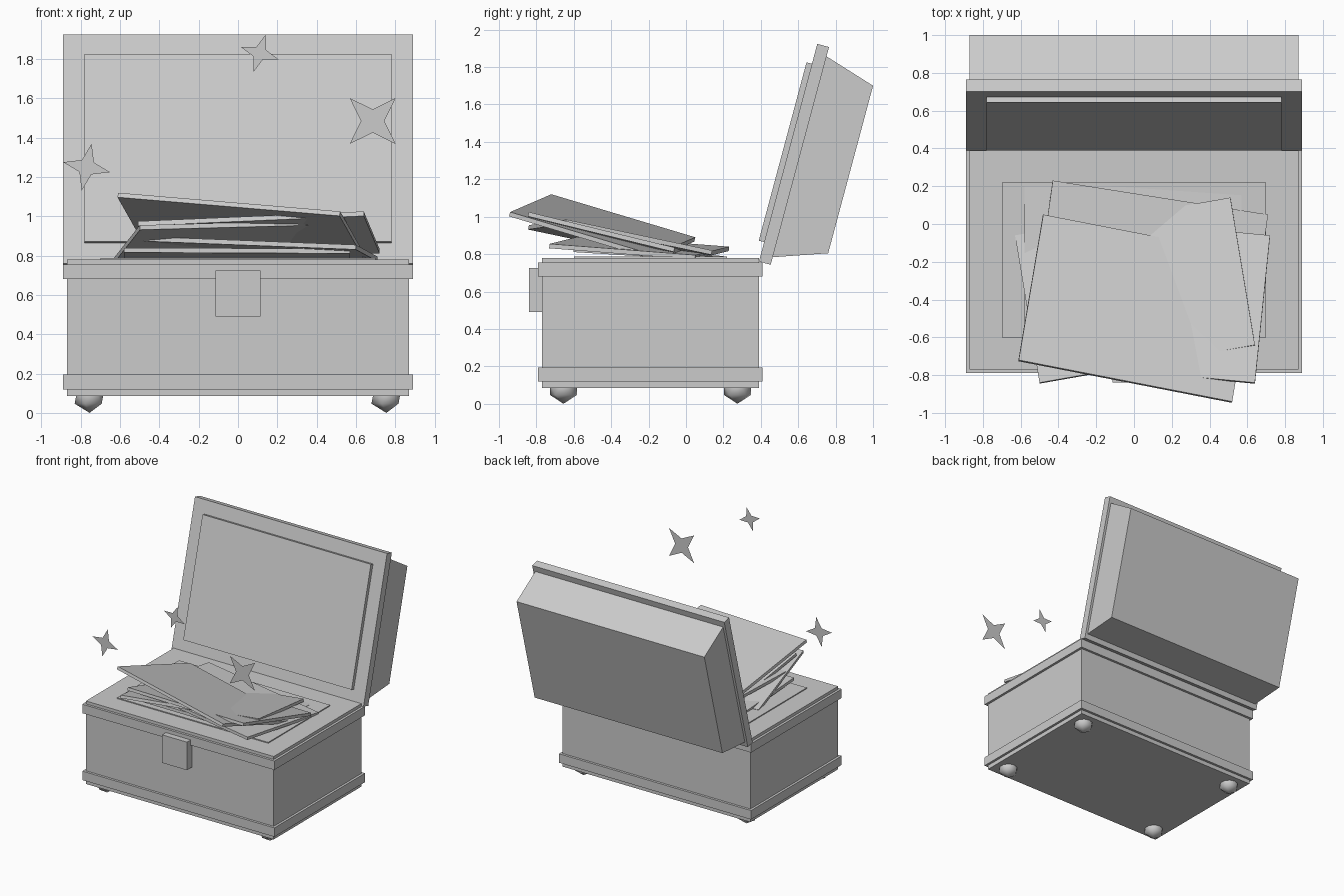
import bpy, bmesh, math
from mathutils import Matrix, Vector

if "Cube" in bpy.data.objects:
    bpy.data.objects.remove(bpy.data.objects["Cube"])

grey = bpy.data.materials.new("plain_grey")
grey.use_nodes = True
grey.diffuse_color = (0.6, 0.6, 0.6, 1)
grey.node_tree.nodes["Principled BSDF"].inputs["Base Color"].default_value = (0.6, 0.6, 0.6, 1)


def finish(name, bm):
    mesh = bpy.data.meshes.new(name)
    bm.to_mesh(mesh)
    bm.free()
    mesh.materials.append(grey)
    obj = bpy.data.objects.new(name, mesh)
    bpy.context.collection.objects.link(obj)
    return obj


def box(name, low, high, matrix=Matrix()):
    low, high = Vector(low), Vector(high)
    bm = bmesh.new()
    bmesh.ops.create_cube(bm, size=1)
    for v in bm.verts:
        v.co = matrix @ ((low + high) / 2 + v.co * (high - low))
    return finish(name, bm)


def prism(name, outline, offset):
    """Extrude a flat outline along an offset."""
    bm = bmesh.new()
    face = bm.faces.new([bm.verts.new(p) for p in outline])
    moved = bmesh.ops.extrude_face_region(bm, geom=[face], use_keep_orig=True)["geom"]
    for v in moved:
        if isinstance(v, bmesh.types.BMVert):
            v.co += offset
    bmesh.ops.recalc_face_normals(bm, faces=bm.faces)
    return finish(name, bm)


# Chest base with trim bands, top panel and latch
box("chest_body", (-0.87, -0.77, 0.085), (0.87, 0.39, 0.78))
for name, z in (("lower_band", 0.12), ("upper_band", 0.68)):
    box(name, (-0.89, -0.79, z), (0.89, 0.41, z + 0.075))
box("top_panel", (-0.7, -0.6, 0.77), (0.7, 0.22, 0.788))
box("latch", (-0.115, -0.84, 0.49), (0.115, -0.76, 0.725))

# Faceted feet
for side in (-1, 1):
    for end, y in (("front", -0.655), ("back", 0.275)):
        bm = bmesh.new()
        bmesh.ops.create_icosphere(bm, subdivisions=1, radius=0.085,
                                   matrix=Matrix.Translation((side * 0.755, y, 0.085)))
        for f in bm.faces:
            f.smooth = True
        finish(f"{end}_{'left' if side > 0 else 'right'}_foot", bm)

# Open lid, leaning back about its hinge
lean = Matrix.Translation((0, 0.39, 0.76)) @ Matrix.Rotation(math.radians(-15), 4, "X")
box("lid_frame", (-0.89, 0, 0), (0.89, 0.065, 1.205), lean)
box("lid_inner_panel", (-0.78, -0.03, 0.108), (0.78, 0.01, 1.095), lean)
shell = [(0.06, 0.04), (0.06, 1.155), (0.346, 1.066), (0.346, 0.139)]
prism("lid_shell", [lean @ Vector((-0.87, y, z)) for y, z in shell], Vector((1.74, 0, 0)))

# Loose sheets: back left corner, back right corner, front left corner
sheets = [
    ((-0.48, 0.05, 0.89), (0.65, -0.17, 0.795), (-0.61, -0.72, 1.12)),
    ((-0.43, 0.05, 0.785), (0.72, -0.06, 0.835), (-0.51, -0.73, 0.975)),
    ((-0.63, -0.06, 0.79), (0.51, 0.14, 0.82), (-0.50, -0.84, 0.955)),
    ((-0.43, 0.23, 0.84), (0.71, 0.05, 0.795), (-0.54, -0.55, 0.90)),
    ((-0.58, 0.20, 0.79), (0.57, 0.20, 0.785), (-0.58, -0.60, 0.84)),
]
for i, corners in enumerate(sheets):
    a, b, c = map(Vector, corners)
    down = (b - a).cross(c - a).normalized() * 0.024
    prism(f"sheet_{i + 1}", [a, b, b + c - a, c], down)

# Thin four-pointed sparkles: centre, radius, turn
sparkles = [
    ((0.11, -1.0, 1.83), 0.1, 18),
    ((0.685, -0.92, 1.485), 0.165, 45),
    ((-0.77, -0.66, 1.25), 0.122, 12),
]
for i, (centre, radius, turn) in enumerate(sparkles):
    bm = bmesh.new()
    ring = []
    for k in range(8):
        r = radius * (1 if k % 2 == 0 else 0.36)
        t = math.radians(90 - turn + k * 45)
        ring.append(bm.verts.new(Vector(centre) + Vector((math.cos(t), 0, math.sin(t))) * r))
    bm.faces.new(ring)
    bmesh.ops.recalc_face_normals(bm, faces=bm.faces)
    for f in bm.faces:
        if f.normal.y > 0:
            f.normal_flip()
    finish(f"sparkle_{i + 1}", bm)
